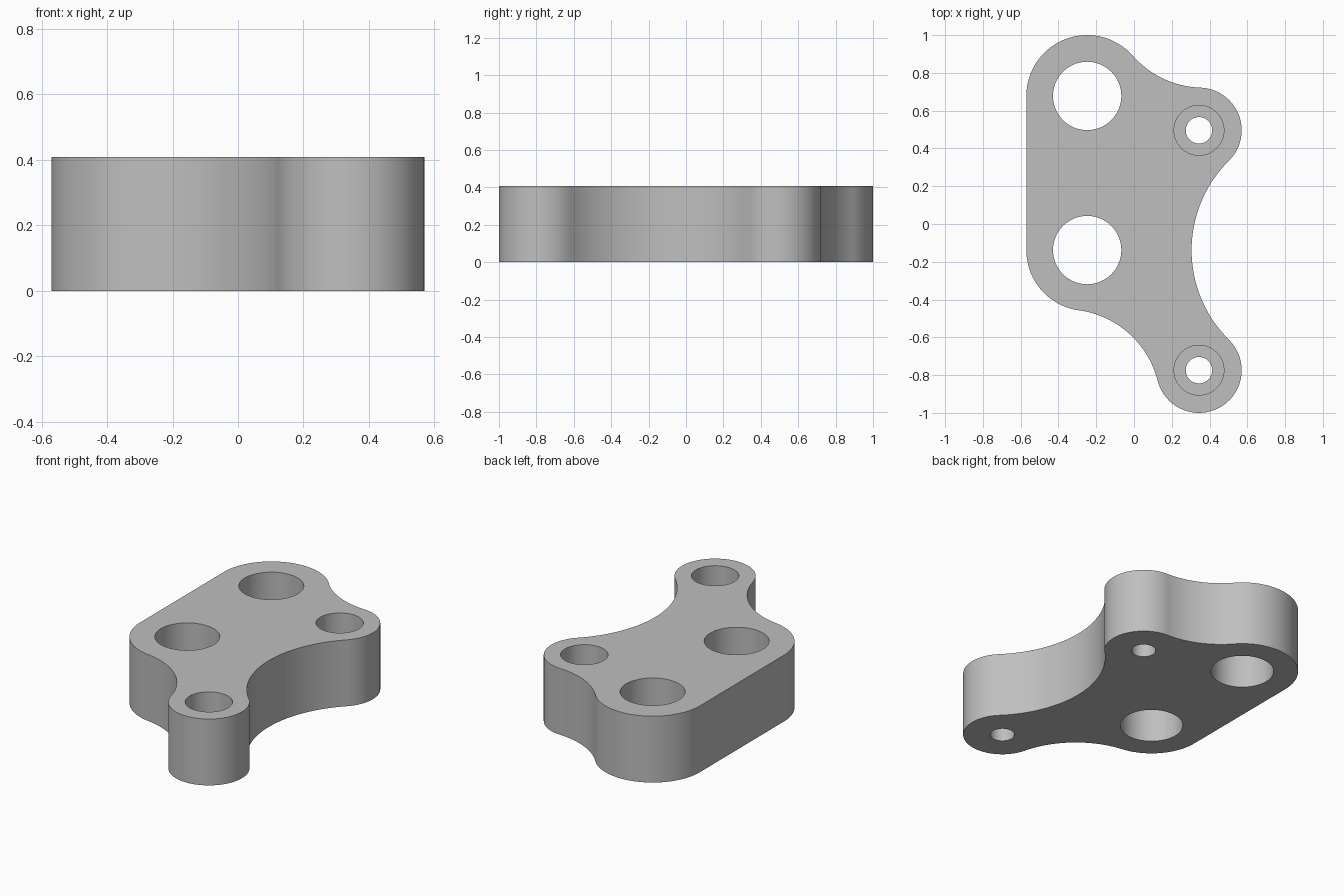
import bpy, bmesh, math
from mathutils import Vector

cube = bpy.data.objects.get("Cube")
if cube:
    bpy.data.objects.remove(cube, do_unlink=True)

HEIGHT = 0.408
BORE_DEPTH = 0.2

metal = bpy.data.materials.new("light grey metal")
metal.use_nodes = True
grey = (0.52, 0.52, 0.52, 1)
metal.diffuse_color = grey
metal.node_tree.nodes["Principled BSDF"].inputs["Base Color"].default_value = grey

# Rounded corners, counter-clockwise: centre, radius, radius of the concave
# fillet that leads to the next corner (0 for a straight side)
big_back, big_front = Vector((-0.248, 0.678)), Vector((-0.248, -0.138))
lug_front, lug_back = Vector((0.344, -0.774)), Vector((0.344, 0.496))
corners = [(big_back, 0.322, 0), (big_front, 0.322, 0.5),
           (lug_front, 0.226, 0.667), (lug_back, 0.226, 0.5)]


def angle(v):
    return math.atan2(v.y, v.x)


def arc(centre, radius, start, end, steps=40):
    return [centre + radius * Vector((math.cos(a), math.sin(a)))
            for a in (start + (end - start) * i / steps for i in range(steps + 1))]


def fillet_centre(c1, r1, c2, r2, r):
    """Centre of the circle touching both corners on the outer side."""
    along = c2 - c1
    d = along.length
    along.normalize()
    outward = Vector((along.y, -along.x))
    a = ((r1 + r) ** 2 - (r2 + r) ** 2 + d * d) / (2 * d)
    return c1 + along * a + outward * math.sqrt((r1 + r) ** 2 - a * a)


def plate_outline():
    n = len(corners)
    leave, arrive, centres = [0] * n, [0] * n, [None] * n
    for i, (c, r, f) in enumerate(corners):
        j = (i + 1) % n
        c2, r2, _ = corners[j]
        if f:
            centres[i] = fillet_centre(c, r, c2, r2, f)
            leave[i], arrive[j] = angle(centres[i] - c), angle(centres[i] - c2)
        else:
            leave[i] = arrive[j] = angle(c2 - c) - math.pi / 2
    points = []
    for i, (c, r, f) in enumerate(corners):
        sweep = (leave[i] - arrive[i]) % math.tau
        points += arc(c, r, arrive[i], arrive[i] + sweep)
        if f:
            start = leave[i] + math.pi
            turn = (start - arrive[(i + 1) % n] - math.pi) % math.tau
            points += arc(centres[i], f, start, start - turn)[1:-1]
    return points


def prism(name, points, z0, z1):
    bm = bmesh.new()
    face = bm.faces.new([bm.verts.new((p.x, p.y, z0)) for p in points])
    grown = bmesh.ops.extrude_face_region(bm, geom=[face])["geom"]
    bmesh.ops.translate(bm, vec=(0, 0, z1 - z0),
                        verts=[g for g in grown if isinstance(g, bmesh.types.BMVert)])
    bmesh.ops.recalc_face_normals(bm, faces=bm.faces)
    mesh = bpy.data.meshes.new(name)
    bm.to_mesh(mesh)
    bm.free()
    mesh.materials.append(metal)
    obj = bpy.data.objects.new(name, mesh)
    bpy.context.collection.objects.link(obj)
    return obj


def drill(obj, centre, radius, z0, z1):
    cutter = prism("hole_cutter", arc(centre, radius, 0, math.tau, 64)[:-1], z0, z1)
    cutter.hide_render = True
    cut = obj.modifiers.new("hole", "BOOLEAN")
    cut.operation, cut.solver, cut.object = "DIFFERENCE", "EXACT", cutter
    bpy.context.view_layer.objects.active = obj
    bpy.ops.object.modifier_apply(modifier=cut.name)
    bpy.data.objects.remove(cutter, do_unlink=True)


# Solid plate
plate = prism("bracket_plate", plate_outline(), 0, HEIGHT)

# Large through holes
for c in (big_back, big_front):
    drill(plate, c, 0.181, -0.1, HEIGHT + 0.1)

# Counterbored screw holes in the lugs
for c in (lug_back, lug_front):
    drill(plate, c, 0.132, HEIGHT - BORE_DEPTH, HEIGHT + 0.1)
    drill(plate, c, 0.07, -0.1, HEIGHT + 0.1)

# Smooth walls, sharp rims
bpy.ops.object.select_all(action="DESELECT")
plate.select_set(True)
bpy.context.view_layer.objects.active = plate
bpy.ops.object.shade_smooth_by_angle(angle=math.radians(30))
